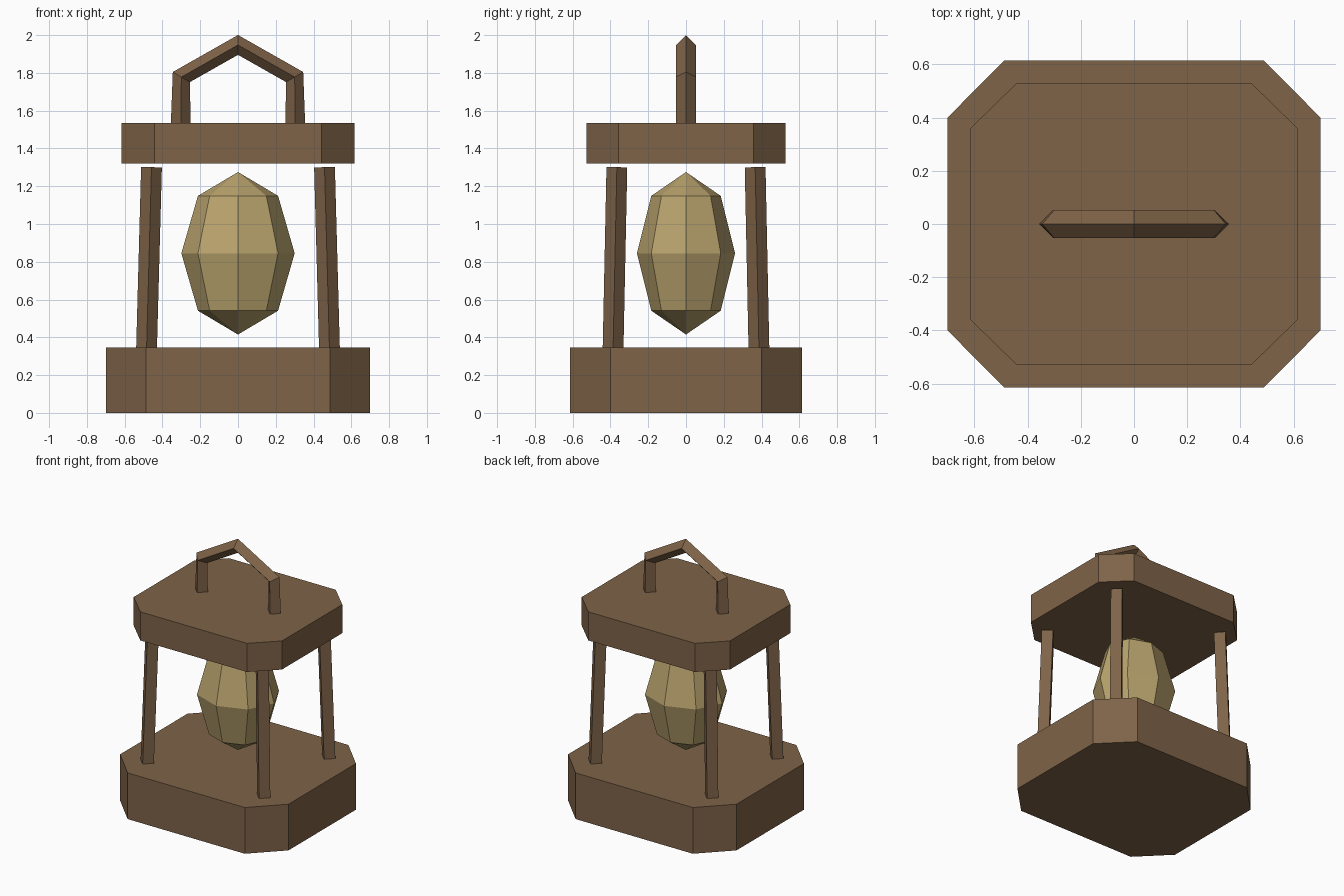
import bpy, bmesh
from mathutils import Vector

if "Cube" in bpy.data.objects:
    bpy.data.objects.remove(bpy.data.objects["Cube"])


def material(name, color):
    m = bpy.data.materials.new(name)
    m.diffuse_color = (*color, 1)
    m.use_nodes = True
    m.node_tree.nodes["Principled BSDF"].inputs["Base Color"].default_value = m.diffuse_color
    return m


wood = material("wood", (0.21, 0.125, 0.065))
glow = material("pale_gold", (0.49, 0.37, 0.155))


def finish(name, bm, mat):
    bmesh.ops.recalc_face_normals(bm, faces=bm.faces)
    me = bpy.data.meshes.new(name)
    bm.to_mesh(me)
    bm.free()
    me.materials.append(mat)
    ob = bpy.data.objects.new(name, me)
    bpy.context.collection.objects.link(ob)
    return ob


def slab(name, hx, hy, cx, cy, z0, z1):
    """Rectangular plate with clipped corners; (cx, cy) are where the clips start."""
    bm = bmesh.new()
    pts = [(hx, -cy), (hx, cy), (cx, hy), (-cx, hy),
           (-hx, cy), (-hx, -cy), (-cx, -hy), (cx, -hy)]
    face = bm.faces.new([bm.verts.new((x, y, z0)) for x, y in pts])
    ext = bmesh.ops.extrude_face_region(bm, geom=[face], use_keep_orig=True)
    top = [g for g in ext["geom"] if isinstance(g, bmesh.types.BMVert)]
    bmesh.ops.translate(bm, verts=top, vec=(0, 0, z1 - z0))
    return finish(name, bm, wood)


def rod(name, path, r):
    """Diamond-section rod swept along a path."""
    bm = bmesh.new()
    pts = [Vector(p) for p in path]
    rings = []
    for i, p in enumerate(pts):
        t = Vector()
        if i > 0:
            t += (p - pts[i - 1]).normalized()
        if i < len(pts) - 1:
            t += (pts[i + 1] - p).normalized()
        t.normalize()
        u = Vector((0, 1, 0)).cross(t).normalized()
        v = t.cross(u)
        rings.append([bm.verts.new(p + d * r) for d in (u, v, -u, -v)])
    for a, b in zip(rings, rings[1:]):
        for k in range(4):
            n = (k + 1) % 4
            bm.faces.new((a[k], a[n], b[n], b[k]))
    bm.faces.new(rings[0])
    bm.faces.new(rings[-1])
    return finish(name, bm, wood)


# Base and cap plates
slab("base", 0.70, 0.615, 0.487, 0.40, 0, 0.347)
slab("cap", 0.616, 0.527, 0.443, 0.358, 1.32, 1.535)

# Four leaning corner posts
for sx, side in ((-1, "left"), (1, "right")):
    for sy, end in ((-1, "front"), (1, "back")):
        rod(f"{end}_{side}_post", [(sx * 0.484, sy * 0.386, 0.345),
                                   (sx * 0.458, sy * 0.366, 1.30)], 0.055)

# Carrying handle
rod("handle", [(-0.303, 0, 1.53), (-0.30, 0, 1.778), (0, 0, 1.948),
               (0.30, 0, 1.778), (0.303, 0, 1.53)], 0.0525)

# Faceted lamp core
bm = bmesh.new()
bmesh.ops.create_uvsphere(bm, u_segments=8, v_segments=4, radius=1)
bmesh.ops.scale(bm, vec=(0.30, 0.26, 0.43), verts=bm.verts)
bmesh.ops.translate(bm, vec=(0, 0, 0.845), verts=bm.verts)
finish("lamp_core", bm, glow)
